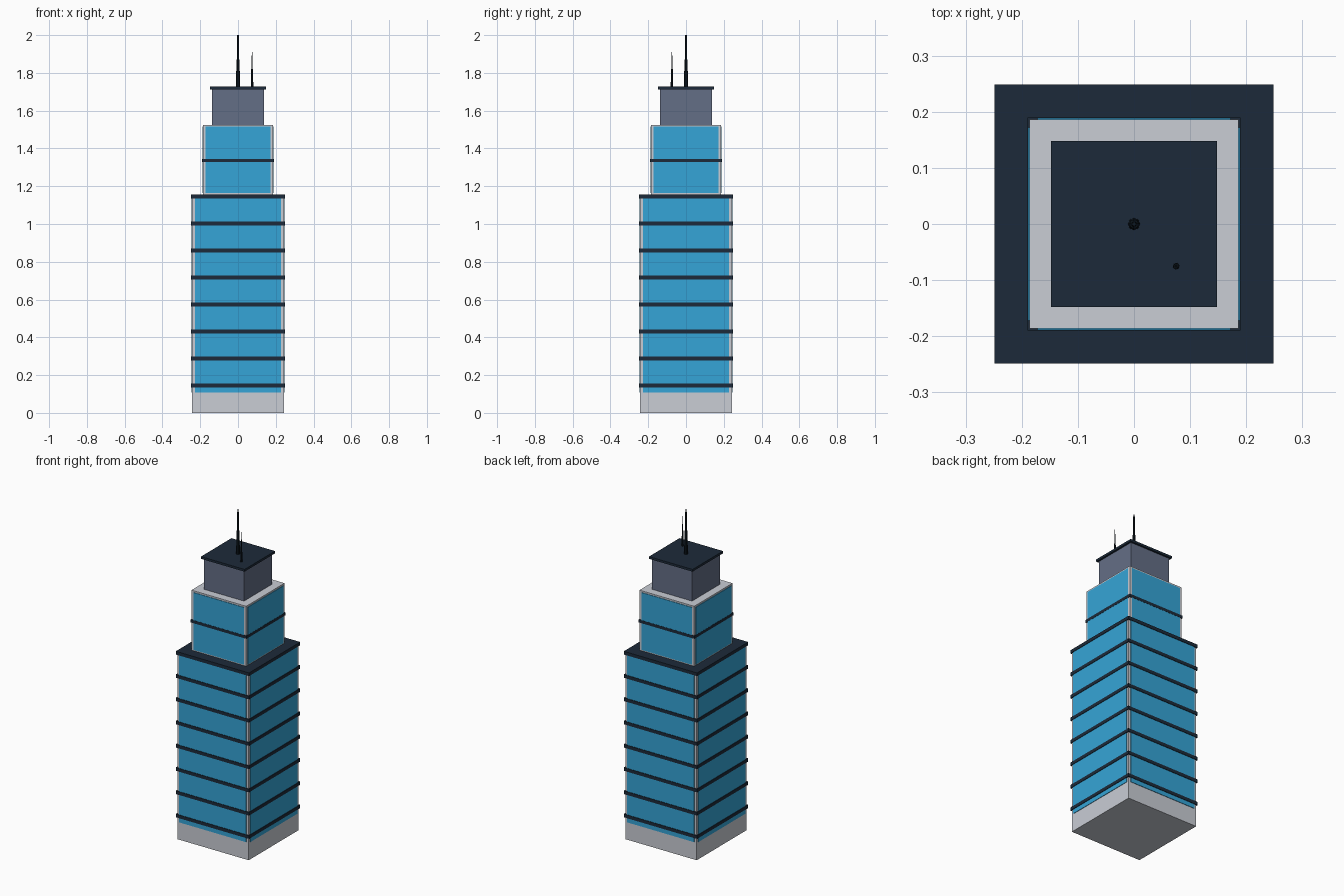
import bpy
import math

if "Cube" in bpy.data.objects:
    bpy.data.objects.remove(bpy.data.objects["Cube"])


def material(name, rgb):
    m = bpy.data.materials.new(name)
    m.diffuse_color = (*[(c / 255) ** 2.2 for c in rgb], 1)
    m.use_nodes = True
    m.node_tree.nodes["Principled BSDF"].inputs["Base Color"].default_value = m.diffuse_color
    return m


STONE = material("light_stone", (200, 204, 212))
GLASS = material("blue_glass", (56, 163, 214))
DARK = material("dark_trim", (34, 46, 60))
SLATE = material("slate_wall", (100, 110, 133))
METAL = material("dark_metal", (20, 28, 35))


def box(name, hx, hy, z0, z1, mat, x=0, y=0):
    bpy.ops.mesh.primitive_cube_add(size=2, location=(x, y, (z0 + z1) / 2))
    o = bpy.context.object
    o.name = name
    o.scale = (hx, hy, (z1 - z0) / 2)
    bpy.ops.object.transform_apply(location=False, rotation=False, scale=True)
    o.data.materials.append(mat)
    return o


def glazing(name, half_width, face, z0, z1, proud):
    # one thin glass plate on each of the four sides
    t = proud / 2
    for i in range(4):
        a = i * math.pi / 2
        d = face + t
        p = box(f"{name}_{i + 1}", half_width, t, z0, z1, GLASS,
                d * math.sin(a), -d * math.cos(a))
        p.rotation_euler.z = a


def mast(name, x, y, sections):
    # stacked eight-sided tapering sections: (z0, z1, r0, r1)
    for i, (z0, z1, r0, r1) in enumerate(sections):
        bpy.ops.mesh.primitive_cone_add(vertices=8, radius1=r0, radius2=r1,
                                        depth=z1 - z0, location=(x, y, (z0 + z1) / 2))
        o = bpy.context.object
        o.name = f"{name}_{i + 1}"
        o.data.materials.append(METAL)


# main tower
box("main_tower", 0.243, 0.243, 0, 1.14, STONE)
glazing("main_glass", 0.228, 0.243, 0.108, 1.14, 0.003)
for i in range(7):
    z = 0.145 + i * 0.143
    box(f"floor_band_{i + 1}", 0.249, 0.249, z - 0.01, z + 0.01, DARK)
box("main_roof", 0.249, 0.249, 1.136, 1.156, DARK)

# upper tier
box("upper_tier", 0.186, 0.186, 1.156, 1.525, STONE)
glazing("upper_glass", 0.172, 0.186, 1.163, 1.515, 0.003)
box("upper_band", 0.19, 0.19, 1.327, 1.345, DARK)

# penthouse and antennas
box("penthouse", 0.137, 0.137, 1.525, 1.713, SLATE)
box("penthouse_roof", 0.148, 0.148, 1.713, 1.727, DARK)
mast("main_antenna", 0, 0, [(1.727, 1.87, 0.011, 0.008), (1.87, 2.0, 0.006, 0.004)])
mast("small_antenna", 0.075, -0.075, [(1.727, 1.82, 0.006, 0.005), (1.82, 1.91, 0.003, 0.002)])
